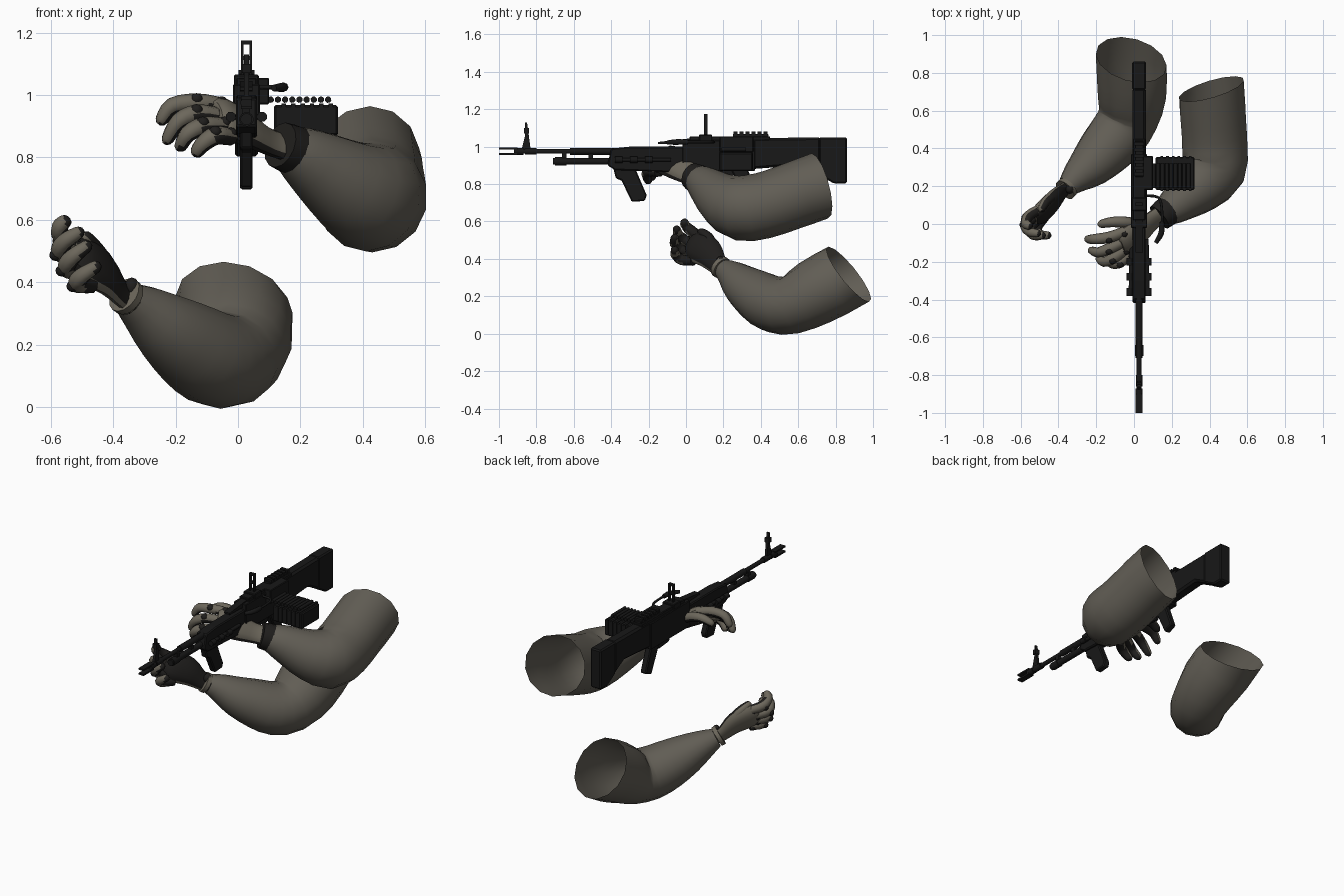
import bpy, bmesh, math
from mathutils import Vector

old = bpy.data.objects.get("Cube")
if old:
    bpy.data.objects.remove(old, do_unlink=True)


def material(name, r, g, b):
    m = bpy.data.materials.new(name)
    m.use_nodes = True
    m.diffuse_color = (r, g, b, 1)
    bsdf = next(n for n in m.node_tree.nodes if n.type == 'BSDF_PRINCIPLED')
    bsdf.inputs["Base Color"].default_value = (r, g, b, 1)
    bsdf.inputs["Roughness"].default_value = 0.8
    return m


SLEEVE = material("sleeve olive", .12, .11, .09)
GLOVE = material("glove tan", .15, .135, .105)
DARK = material("glove dark", .014, .013, .012)
METAL = material("gun black", .009, .009, .009)
GX = .027  # centre plane of the gun


def finish(name, bm, mats, smooth=None, bevel=0):
    bmesh.ops.recalc_face_normals(bm, faces=bm.faces)
    me = bpy.data.meshes.new(name)
    bm.to_mesh(me)
    bm.free()
    ob = bpy.data.objects.new(name, me)
    bpy.context.scene.collection.objects.link(ob)
    for m in mats:
        me.materials.append(m)
    if smooth:
        bpy.ops.object.select_all(action='DESELECT')
        ob.select_set(True)
        bpy.context.view_layer.objects.active = ob
        bpy.ops.object.shade_smooth_by_angle(angle=math.radians(smooth))
    if bevel:
        mod = ob.modifiers.new("edge bevel", 'BEVEL')
        mod.width = bevel
        mod.limit_method = 'ANGLE'
    return ob


def spline(points, steps):
    """Smooth path through tuples of any length."""
    p = [Vector(q) for q in points]
    p = [p[0] * 2 - p[1]] + p + [p[-1] * 2 - p[-2]]
    out = []
    for i in range(1, len(p) - 2):
        a, b, c, d = p[i - 1:i + 3]
        for s in range(steps):
            t = s / steps
            out.append(b + (c - a) * t / 2 + (a * 2 - b * 5 + c * 4 - d) * t * t / 2
                       + (b * 3 - a - c * 3 + d) * t ** 3 / 2)
    return out + [p[-2]]


def tube(name, rows, mats, wide=(0, 0, 1), sides=10, steps=3, flat=1, end=None,
         palm=None, smooth=50):
    """Sweep a ring along rows of (x, y, z, radius); an end direction leaves it open."""
    pts = spline(rows, steps)
    bm = bmesh.new()
    rings = []
    for i, p in enumerate(pts):
        c = Vector(p[:3])
        t = Vector(pts[min(i + 1, len(pts) - 1)][:3]) - Vector(pts[max(i - 1, 0)][:3])
        if end and p is pts[-1]:
            t = Vector(end)
        t.normalize()
        u = Vector(wide)
        u = (u - t * u.dot(t)).normalized()
        v = t.cross(u) * flat
        ring = []
        for k in range(sides):
            a = math.tau * k / sides
            ring.append(bm.verts.new(c + (u * math.cos(a) + v * math.sin(a)) * p[3]))
        rings.append(ring)
    for r, q in zip(rings, rings[1:]):
        for k in range(sides):
            j = (k + 1) % sides
            bm.faces.new((r[k], r[j], q[j], q[k]))
    if not end:
        bm.faces.new(rings[0])
        bm.faces.new(rings[-1])
    bmesh.ops.recalc_face_normals(bm, faces=bm.faces)
    if palm:
        for f in bm.faces:
            f.normal_update()
            f.material_index = int(f.normal.dot(Vector(palm)) > .33)
    return finish(name, bm, mats, smooth)


def rod(name, a, b, r, sides=12):
    return tube(name, [(*a, r), (*b, r)], [METAL], wide=(.3, .1, 1), sides=sides, steps=1)


def box(name, xs, ys, zs, bevel=.004):
    bm = bmesh.new()
    bmesh.ops.create_cube(bm, size=1)
    for v in bm.verts:
        v.co = [(lo + hi) / 2 + c * (hi - lo) for c, (lo, hi) in zip(v.co, (xs, ys, zs))]
    return finish(name, bm, [METAL], bevel=bevel)


def block(name, half, ys, zs, bevel=.004):
    return box(name, (GX - half, GX + half), ys, zs, bevel)


def plate(name, half, outline, bevel=.006):
    """Side outline in (y, z) given thickness across x."""
    bm = bmesh.new()
    face = bm.faces.new([bm.verts.new((GX - half, y, z)) for y, z in outline])
    ext = bmesh.ops.extrude_face_region(bm, geom=[face])
    for g in ext["geom"]:
        if isinstance(g, bmesh.types.BMVert):
            g.co.x += 2 * half
    return finish(name, bm, [METAL], bevel=bevel)


def ball(name, at, size, mat):
    bm = bmesh.new()
    bmesh.ops.create_uvsphere(bm, u_segments=10, v_segments=6, radius=1)
    for v in bm.verts:
        v.co = Vector(at) + v.co * Vector(size)
    return finish(name, bm, [mat], 60)


# Sleeves, open at the shoulder
tube("left_sleeve", [(.15, .05, .835, .066), (.2, .085, .81, .092), (.27, .14, .765, .12),
     (.345, .2, .715, .147), (.42, .29, .673, .176), (.428, .41, .684, .177),
     (.42, .55, .73, .177), (.41, .715, .79, .18)],
     [SLEEVE], sides=14, steps=2, end=(-.3, 1, .27))
tube("right_sleeve", [(-.35, .2, .345, .055), (-.3, .25, .31, .083), (-.23, .31, .255, .115),
     (-.155, .39, .2, .14), (-.085, .47, .157, .153), (-.03, .565, .155, .158),
     (-.01, .69, .22, .178), (-.015, .87, .318, .185)],
     [SLEEVE], sides=14, steps=2, flat=1.04, end=(.22, .76, .6))


# Gloved hands
def hand(side, palm_rows, strap_rows, strap, fingers, spread, palm, pad_shift):
    mats = [GLOVE, DARK]
    tube(side + "_palm", palm_rows, mats, wide=spread, sides=12, flat=.5, palm=palm)
    tube(side + "_wrist_strap", strap_rows, [strap], sides=14, steps=1)
    for n, path in fingers.items():
        radii = (.027, .03, .027, .021)
        rows = [(*p, r) for p, r in zip(path, radii)]
        tip = Vector(path[-1]) + (Vector(path[-1]) - Vector(path[-2])) * .3
        tube(f"{side}_{n}_finger", rows + [(*tip, .008)], mats, wide=spread, sides=8, palm=palm)
        if n != "thumb":
            for k in (0, 1):
                at = Vector(path[k]) + Vector(pad_shift)
                ball(f"{side}_{n}_knuckle_pad", at, (.021, .021, .019), DARK)


hand("left",
     [(.16, .06, .83, .06), (.1, .02, .85, .062), (.03, -.04, .89, .08), (-.04, -.09, .925, .088),
      (-.07, -.11, .935, .06)],
     [(.135, .035, .84, .075), (.165, .06, .828, .08), (.185, .075, .82, .08)], DARK,
     {"index": [(-.05, -.04, .965), (-.13, -.07, .975), (-.21, -.08, .965), (-.245, -.08, .92)],
      "middle": [(-.05, -.09, .93), (-.13, -.13, .94), (-.19, -.15, .915), (-.225, -.14, .86)],
      "ring": [(-.04, -.13, .9), (-.11, -.18, .9), (-.16, -.2, .875), (-.185, -.18, .835)],
      "little": [(-.02, -.15, .865), (-.07, -.2, .87), (-.11, -.21, .845), (-.135, -.2, .815)],
      "thumb": [(.03, 0, .91), (-.05, .01, .95), (-.12, .01, .96), (-.175, 0, .94)]},
     (.03, -.11, -.1), (.4, .1, -.9), (-.003, -.013, .012))
hand("right",
     [(-.34, .21, .34, .05), (-.38, .17, .37, .056), (-.43, .12, .43, .082), (-.49, .06, .47, .087),
      (-.53, .03, .49, .055)],
     [(-.35, .195, .348, .06), (-.365, .18, .36, .061)], GLOVE,
     {"index": [(-.5, .08, .51), (-.56, .04, .54), (-.572, 0, .575), (-.55, -.01, .6)],
      "middle": [(-.51, .05, .47), (-.57, 0, .495), (-.555, -.04, .53), (-.51, -.05, .56)],
      "ring": [(-.5, .03, .43), (-.55, -.02, .445), (-.53, -.06, .48), (-.485, -.06, .515)],
      "little": [(-.47, .04, .39), (-.515, -.02, .395), (-.5, -.055, .42), (-.455, -.06, .45)],
      "thumb": [(-.415, .15, .41), (-.435, .14, .47), (-.465, .12, .515), (-.49, .08, .545)]},
     (.02, -.05, -.11), (.9, -.1, .3), (-.015, -.005, -.008))
ball("right_strap_buckle", (-.34, .185, .385), (.025, .025, .03), DARK)

# Barrel, muzzle prongs and front sight
rod("barrel", (GX, -.9, .975), (GX, -.05, .975), .013)
rod("muzzle_collar", (GX, -.92, .975), (GX, -.87, .975), .019)
rod("barrel_collar", (GX, -.86, .975), (GX, -.8, .975), .018)
rod("barrel_sleeve", (GX, -.62, .975), (GX, -.38, .975), .019)
for z in (.96, .991):
    block("muzzle_prong", .018, (-1, -.9), (z - .005, z + .005), 0)
plate("front_sight", .008, [(-.88, .98), (-.83, .98), (-.843, 1.08), (-.85, 1.13), (-.86, 1.13),
      (-.86, 1.06)], 0)
block("front_sight_hood", .014, (-.865, -.84), (1.07, 1.1), 0)

# Gas tube and folded support legs
rod("gas_tube", (GX, -.71, .922), (GX, -.38, .922), .019)
rod("gas_tube_cap", (GX, -.7, .922), (GX, -.64, .922), .023)
for y in (-.65, -.51):
    block("tube_bracket", .012, (y - .012, y + .012), (.92, .98), 0)
for s in (-1, 1):
    rod("folded_leg", (GX + s * .045, -.37, .93), (GX + s * .04, -.08, .93), .011, 8)
    for y in (-.36, -.28, -.2):
        rod("leg_foot", (GX + s * .05, y - .02, .93), (GX + s * .05, y + .02, .93), .017, 8)

# Handguard, receiver and top cover
plate("handguard", .034, [(-.42, .9), (-.4, .99), (-.3, 1), (0, 1), (0, .86), (-.24, .87),
      (-.38, .875)])
plate("front_grip", .02, [(-.39, .89), (-.375, .83), (-.345, .82), (-.29, .705), (-.22, .71),
      (-.21, .74), (-.27, .88)])
block("receiver", .043, (-.02, .37), (.87, 1.035))
block("top_cover", .033, (.02, .45), (1.02, 1.055))
plate("cover_nose", .02, [(-.15, 1.015), (-.15, 1.025), (.03, 1.045), (.03, 1.01)], 0)
box("feed_tray", (GX, .1), (.18, .36), (.97, 1.055))
block("feed_rail", .022, (.25, .44), (1.05, 1.068), .002)
for i in range(6):
    block("rail_tooth", .026, (.255 + i * .032, .275 + i * .032), (1.06, 1.08), 0)

# Rear sight frame and carrying handle
for s in (-1, 1):
    post_x = GX + s * .014
    box("rear_sight_post", (post_x - .004, post_x + .004), (.095, .115), (1.03, 1.175), 0)
for z in (1.06, 1.12, 1.17):
    block("rear_sight_bar", .016, (.097, .113), (z - .008, z + .005), 0)
box("sight_base", (GX - .04, GX + .04), (.07, .14), (1.03, 1.065))
tube("handle_bracket", [(.05, .15, 1.025, .007), (.13, .14, 1.025, .007), (.148, .07, 1.025, .007),
     (.148, -.01, 1.025, .007)], [METAL], sides=8)
tube("carrying_handle", [(.148, .01, 1.025, .013), (.144, -.05, 1.025, .015),
     (.115, -.1, 1.022, .011)], [METAL], sides=8)

# Ammunition box with ribs, and belt
box("ammo_box", (.115, .32), (.18, .355), (.87, .968), .006)
for i in range(6):
    x = .14 + i * .03
    box("ammo_box_rib", (x, x + .014), (.176, .359), (.88, .972), 0)
for i in range(9):
    x = .105 + i * .023
    rod("belt_round", (x, .19, .985), (x, .32, .985), .0105, 8)

# Stock and rear grip
plate("stock", .036, [(.35, .88), (.35, 1.045), (.72, 1.05), (.72, .845), (.62, .9), (.48, .89)],
      .012)
plate("butt", .037, [(.71, .85), (.71, 1.05), (.86, 1.05), (.86, .803), (.79, .803)], .008)
plate("rear_grip", .02, [(.24, .88), (.33, .88), (.39, .72), (.33, .695)])
plate("trigger_guard", .008, [(.13, .88), (.14, .83), (.24, .82), (.27, .88)], 0)
